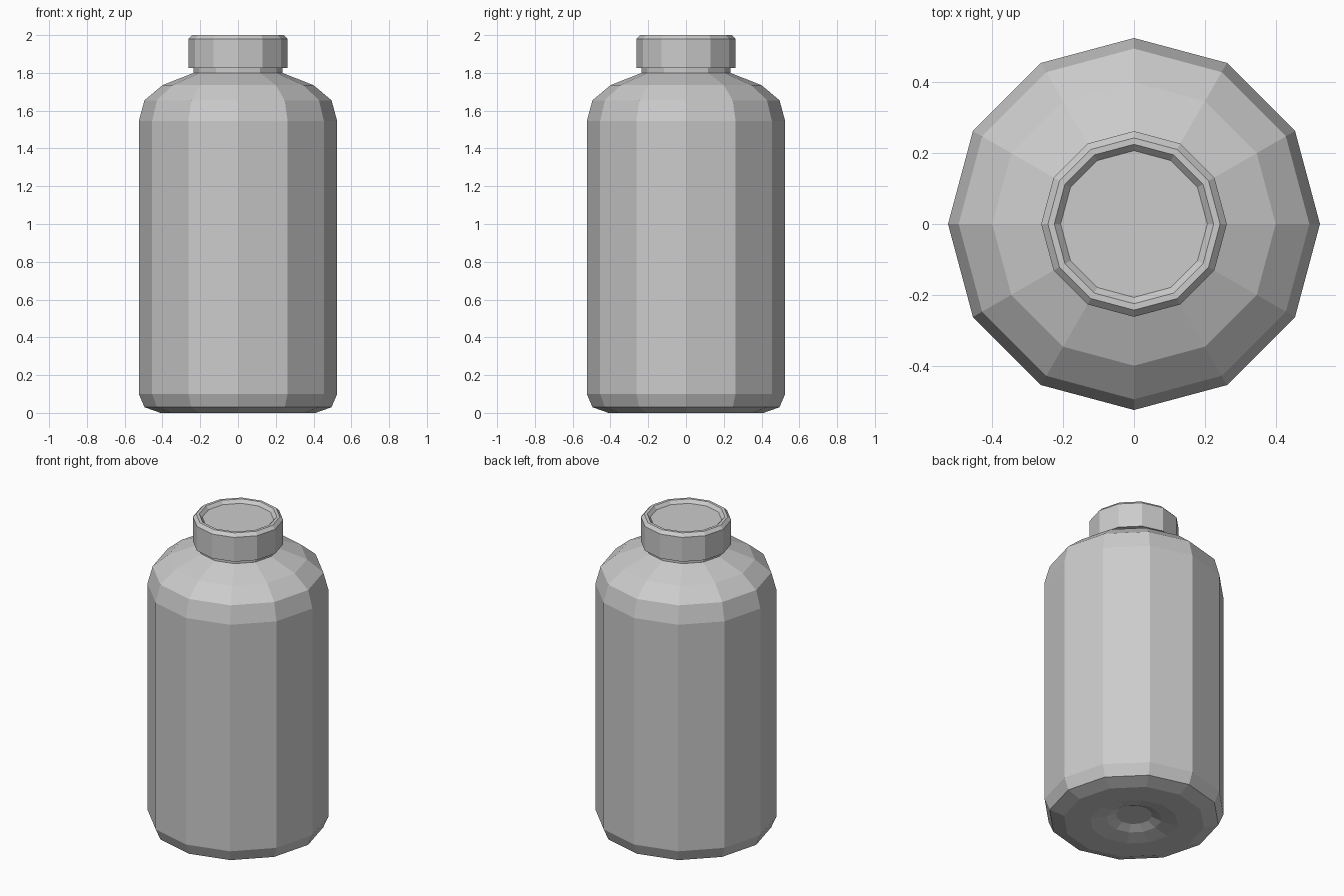
import bpy, bmesh
from math import cos, sin, tau

SIDES = 12

old = bpy.data.objects.get("Cube")
if old:
    bpy.data.objects.remove(old, do_unlink=True)

grey = bpy.data.materials.new("plain_grey")
grey.use_nodes = True
colour = (0.6, 0.6, 0.6, 1)
grey.diffuse_color = colour
grey.node_tree.nodes["Principled BSDF"].inputs["Base Color"].default_value = colour


def lathe(name, profile, cap_start=True, cap_end=True):
    """Spin (radius, height) points into a faceted solid; returns bmesh and side bands."""
    bm = bmesh.new()
    rings = [[bm.verts.new((r * cos(tau * i / SIDES), r * sin(tau * i / SIDES), z))
              for i in range(SIDES)] for r, z in profile]
    bands = []
    for low, high in zip(rings, rings[1:]):
        bands.append([bm.faces.new((low[i], low[(i + 1) % SIDES],
                                    high[(i + 1) % SIDES], high[i]))
                      for i in range(SIDES)])
    if cap_start:
        bm.faces.new(rings[0][::-1])
    if cap_end:
        bm.faces.new(rings[-1])
    return bm, bands


def finish(name, bm):
    mesh = bpy.data.meshes.new(name)
    bm.to_mesh(mesh)
    bm.free()
    mesh.materials.append(grey)
    obj = bpy.data.objects.new(name, mesh)
    bpy.context.collection.objects.link(obj)
    return obj


# Bottle: recessed base, straight wall, rounded shoulder and short neck
bottle, _ = lathe("bottle", [
    (0.105, 0.045), (0.16, 0.02), (0.255, 0.0), (0.41, 0.0),
    (0.495, 0.03), (0.525, 0.10), (0.525, 1.545), (0.495, 1.655),
    (0.40, 1.735), (0.235, 1.80), (0.235, 1.84)])
finish("bottle", bottle)

# Screw cap: chamfered rim, sunken lid and shallow grip panels
cap, bands = lathe("cap", [
    (0.225, 1.825), (0.262, 1.825), (0.262, 1.98), (0.243, 2.0),
    (0.225, 2.0), (0.207, 1.98)])
bmesh.ops.inset_individual(cap, faces=bands[1], thickness=0.005, depth=-0.004)
finish("screw_cap", cap)
